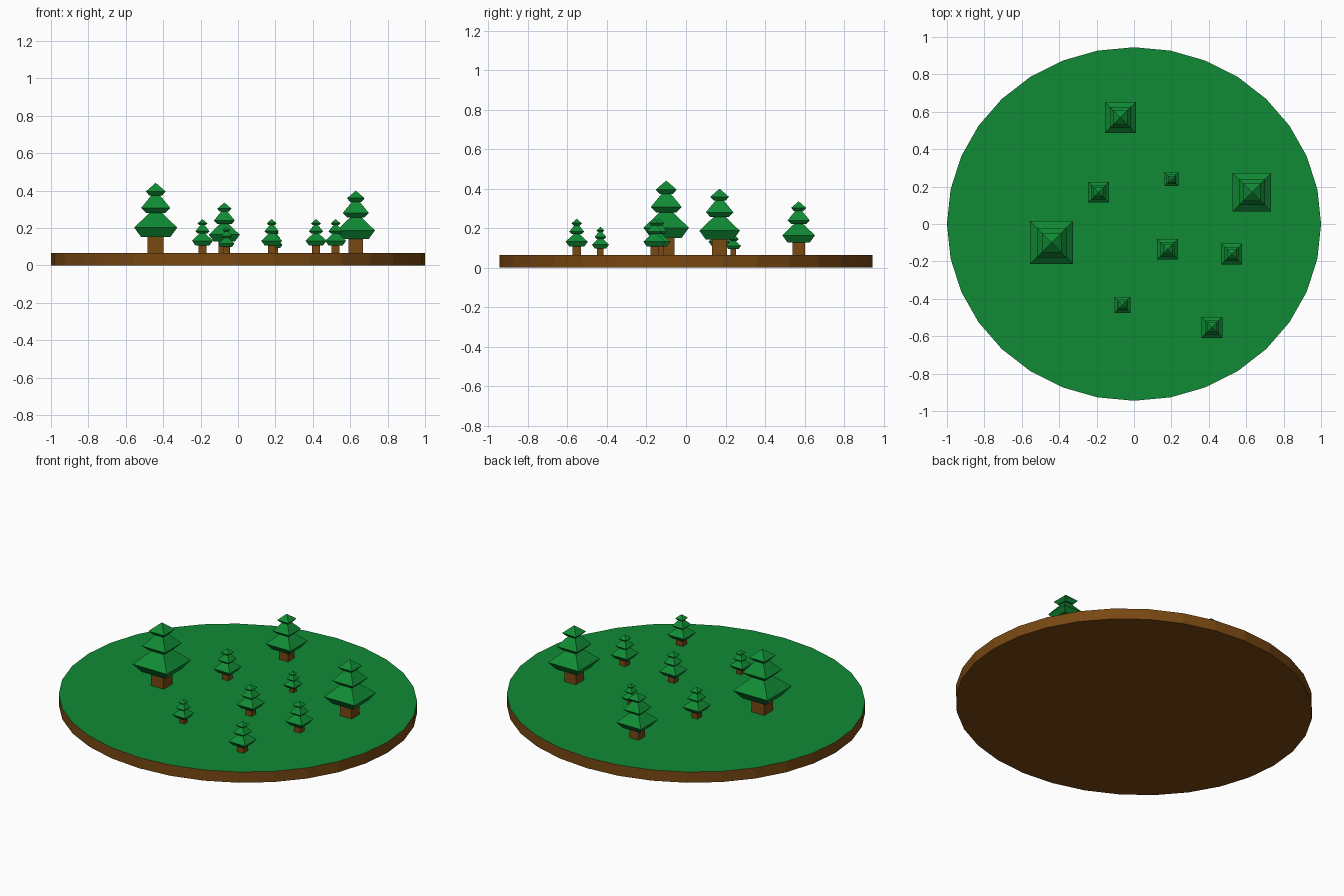
import bpy
import bmesh
import math

if "Cube" in bpy.data.objects:
    bpy.data.objects.remove(bpy.data.objects["Cube"])


def material(name, rgb):
    m = bpy.data.materials.new(name)
    m.diffuse_color = (*rgb, 1.0)
    m.use_nodes = True
    m.node_tree.nodes["Principled BSDF"].inputs["Base Color"].default_value = m.diffuse_color
    return m


GREEN = material("green", (0.005, 0.26, 0.035))
BROWN = material("brown", (0.19, 0.065, 0.006))
GROUND = 0.065


def loft(name, profile, sides, start, mats, loc=(0, 0, 0), scale=1.0, y_squash=1.0):
    """Stack rings given as (radius, z); a zero radius closes to a point."""
    bm = bmesh.new()
    rings = []
    for r, z in profile:
        count = sides if r > 0 else 1
        ring = []
        for i in range(count):
            a = start + i * math.tau / sides
            ring.append(bm.verts.new((r * math.cos(a) * scale,
                                      r * math.sin(a) * scale * y_squash, z * scale)))
        rings.append(ring)
    for low, high in zip(rings, rings[1:]):
        for i in range(sides):
            j = (i + 1) % sides
            if len(high) == 1:
                bm.faces.new((low[i], low[j], high[0]))
            else:
                bm.faces.new((low[i], low[j], high[j], high[i]))
    bm.faces.new(rings[0][::-1])
    if len(rings[-1]) > 1:
        bm.faces.new(rings[-1])
    bm.normal_update()
    me = bpy.data.meshes.new(name)
    bm.to_mesh(me)
    bm.free()
    for m in mats:
        me.materials.append(m)
    ob = bpy.data.objects.new(name, me)
    ob.location = loc
    bpy.context.collection.objects.link(ob)
    return ob


# Oval ground slab: earth sides, grass on the upward face
slab = loft("ground_slab", [(1, 0), (1, GROUND)], 32, 0, [BROWN, GREEN], y_squash=0.945)
for f in slab.data.polygons:
    f.material_index = 1 if f.normal.z > 0.5 else 0

# Square fir tree, half-widths and heights above the grass at full size
TRUNK = [(0.043, -0.002), (0.043, 0.10)]
FOLIAGE = [(0.078, 0.086), (0.115, 0.137), (0.034, 0.215),
           (0.052, 0.215), (0.078, 0.242), (0.024, 0.308),
           (0.034, 0.308), (0.053, 0.330), (0.0, 0.376)]


def square(profile):
    return [(r * math.sqrt(2), z) for r, z in profile]


TREES = [(-0.44, -0.10, 1.0), (0.63, 0.17, 0.89), (-0.073, 0.57, 0.72),
         (-0.19, 0.17, 0.485), (0.18, -0.135, 0.485), (0.522, -0.16, 0.485),
         (0.417, -0.553, 0.485), (-0.062, -0.433, 0.375), (0.20, 0.24, 0.33)]

for n, (x, y, s) in enumerate(TREES, 1):
    at = (x, y, GROUND)
    loft(f"trunk_{n}", square(TRUNK), 4, math.pi / 4, [BROWN], at, s)
    loft(f"foliage_{n}", square(FOLIAGE), 4, math.pi / 4, [GREEN], at, s)
